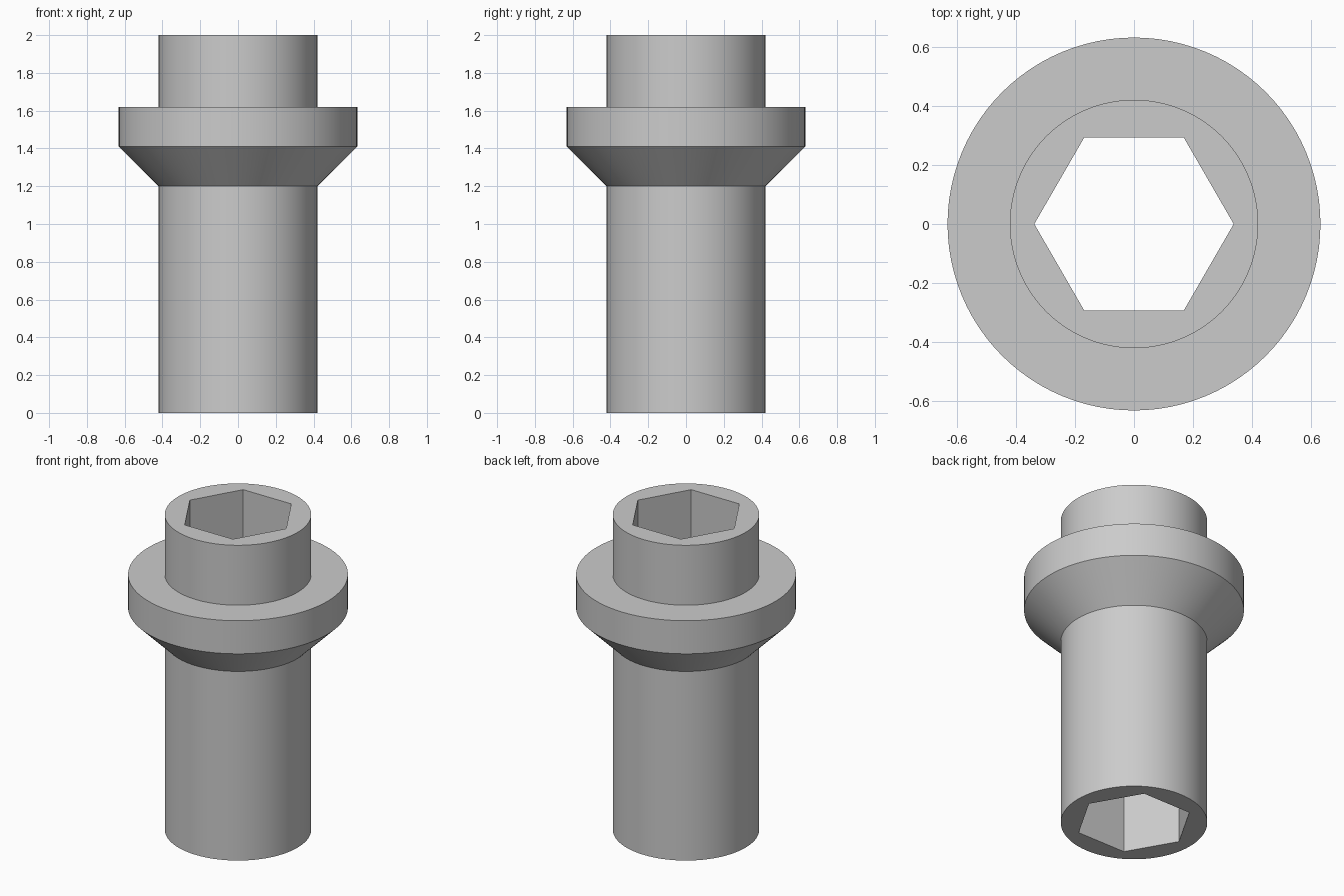
import bpy
import bmesh
from math import cos, pi, radians

SEGMENTS = 96            # divisible by six, so hexagon corners fall on vertices
BODY_R, FLANGE_R, HEX_R = 0.421, 0.632, 0.338
HEIGHT = 2.0

cube = bpy.data.objects.get("Cube")
if cube:
    bpy.data.objects.remove(cube, do_unlink=True)

# Plain grey material
grey = bpy.data.materials.new("plain grey")
grey.use_nodes = True
colour = (0.6, 0.6, 0.6, 1.0)
grey.diffuse_color = colour
grey.node_tree.nodes["Principled BSDF"].inputs["Base Color"].default_value = colour


def round_radius(radius):
    return lambda angle: radius


def hex_radius(angle):
    """Distance from the axis to a hexagon with corners on the x axis."""
    return HEX_R * cos(pi / 6) / cos(angle % (pi / 3) - pi / 6)


def add_ring(bm, radius_at, z):
    ring = bmesh.ops.create_circle(bm, segments=SEGMENTS, radius=1)["verts"]
    for i, v in enumerate(ring):
        angle = 2 * pi * i / SEGMENTS
        r = radius_at(angle)
        v.co = (r * cos(angle), r * cos(angle - pi / 2), z)
    return ring


# Outer profile from bottom to top, then back down the hexagonal bore
body, flange = round_radius(BODY_R), round_radius(FLANGE_R)
profile = [
    (body, 0), (body, 1.2), (flange, 1.41), (flange, 1.62), (body, 1.62),
    (body, HEIGHT), (hex_radius, HEIGHT), (hex_radius, 0),
]

# Flanged sleeve with a hexagonal through hole
bm = bmesh.new()
rings = [add_ring(bm, shape, z) for shape, z in profile]
for lower, upper in zip(rings, rings[1:] + rings[:1]):
    for i in range(SEGMENTS):
        j = (i + 1) % SEGMENTS
        bm.faces.new((lower[i], lower[j], upper[j], upper[i]))
bmesh.ops.recalc_face_normals(bm, faces=bm.faces)
mesh = bpy.data.meshes.new("flanged_sleeve")
bm.to_mesh(mesh)
bm.free()
mesh.materials.append(grey)

sleeve = bpy.data.objects.new("flanged_sleeve", mesh)
bpy.context.collection.objects.link(sleeve)
bpy.ops.object.select_all(action="DESELECT")
sleeve.select_set(True)
bpy.context.view_layer.objects.active = sleeve
bpy.ops.object.shade_smooth_by_angle(angle=radians(30))
